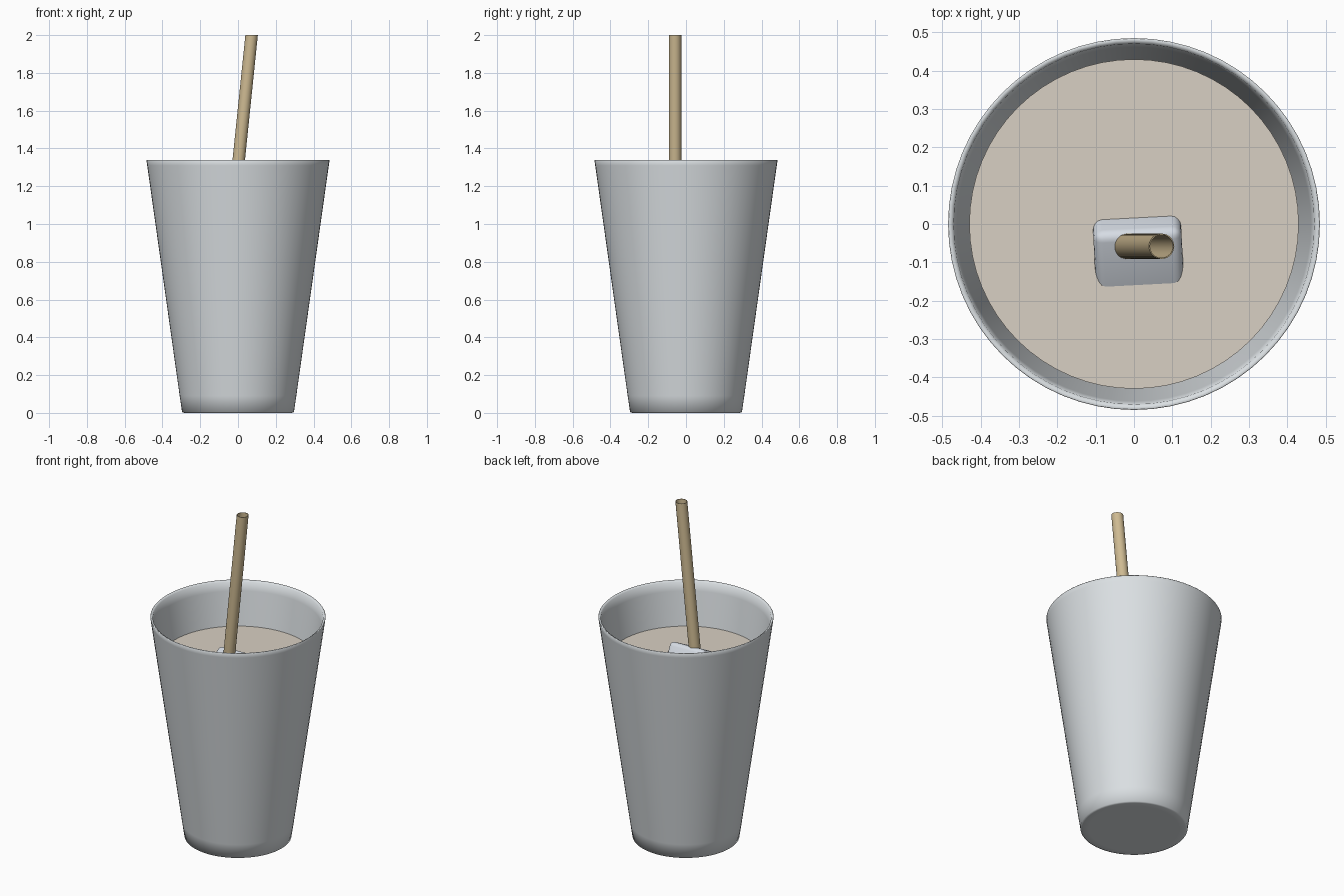
import bpy, bmesh, math
from mathutils import Matrix

cube = bpy.data.objects.get("Cube")
if cube:
    bpy.data.objects.remove(cube, do_unlink=True)


def material(name, rgb):
    m = bpy.data.materials.new(name)
    linear = [(c / 255 / 12.92) if c < 11 else ((c / 255 + 0.055) / 1.055) ** 2.4 for c in rgb]
    m.diffuse_color = (*linear, 1)
    m.use_nodes = True
    m.node_tree.nodes["Principled BSDF"].inputs["Base Color"].default_value = (*linear, 1)
    return m


def add_object(name, bm, mat, angle=None):
    bmesh.ops.recalc_face_normals(bm, faces=bm.faces)
    mesh = bpy.data.meshes.new(name)
    bm.to_mesh(mesh)
    bm.free()
    mesh.materials.append(mat)
    obj = bpy.data.objects.new(name, mesh)
    bpy.context.collection.objects.link(obj)
    bpy.ops.object.select_all(action="DESELECT")
    obj.select_set(True)
    bpy.context.view_layer.objects.active = obj
    if angle:
        bpy.ops.object.shade_smooth_by_angle(angle=math.radians(angle))
    else:
        bpy.ops.object.shade_smooth()
    return obj


def lathe(profile, segments, closed=False):
    """Stack rings of (radius, height); cap both ends, or join last ring to first."""
    bm = bmesh.new()
    rings = []
    for r, z in profile:
        rings.append([bm.verts.new((r * math.cos(a), r * math.sin(a), z))
                      for a in (math.tau * i / segments for i in range(segments))])
    pairs = list(zip(rings, rings[1:]))
    if closed:
        pairs.append((rings[-1], rings[0]))
    else:
        bm.faces.new(rings[0])
        bm.faces.new(rings[-1])
    for a, b in pairs:
        for i in range(segments):
            j = (i + 1) % segments
            bm.faces.new((a[i], a[j], b[j], b[i]))
    return bm


cup_grey = material("pale cup grey", (219, 224, 227))
drink_beige = material("milky beige", (217, 208, 195))
straw_tan = material("straw tan", (206, 186, 146))
ice_white = material("ice white", (214, 220, 228))

BASE, TOP, HEIGHT, WALL = 0.296, 0.485, 1.34, 0.015


def outer(z):
    return BASE + (TOP - BASE) * z / HEIGHT


# Tapered cup with a softly shaded base and a thin rim
LEVEL, FLOOR = 1.08, 0.03
profile = [(0.25, 0), (0.285, 0), (BASE, 0.004)]
profile += [(outer(z), z) for z in (0.09, 0.7, 1.31, HEIGHT - 0.003)]
profile += [(TOP - 0.003, HEIGHT), (TOP - WALL, HEIGHT - 0.008)]
profile += [(outer(z) - WALL, z) for z in (1.28, 0.7, FLOOR)]
add_object("cup", lathe(profile, 64), cup_grey)

# Drink filling the cup
drink = [(outer(z) - WALL - 0.004, z) for z in (FLOOR + 0.01, LEVEL)]
add_object("drink", lathe(drink, 64), drink_beige, 30)

# Leaning hollow straw, cut level at its top
STRAW_R, LOW, HIGH, LEAN = 0.033, 0.1, 2.0, 0.103
inner = STRAW_R - 0.003
straw = lathe([(STRAW_R, LOW), (STRAW_R, HIGH), (inner, HIGH), (inner, LOW)], 32, closed=True)
for v in straw.verts:
    v.co.x += 0.072 + LEAN * (v.co.z - HIGH)
    v.co.y -= 0.058
add_object("straw", straw, straw_tan, 30)

# Tilted ice cube breaking the surface
ice = bmesh.new()
bmesh.ops.create_cube(ice, size=0.23)
bmesh.ops.bevel(ice, geom=ice.edges[:], offset=0.025, segments=4, profile=0.5, affect="EDGES")
tilt = Matrix.Rotation(math.radians(3), 4, "Z") @ Matrix.Rotation(math.radians(28), 4, "X")
bmesh.ops.transform(ice, matrix=Matrix.Translation((0.011, -0.07, 0.997)) @ tilt, verts=ice.verts)
add_object("ice_cube", ice, ice_white)
